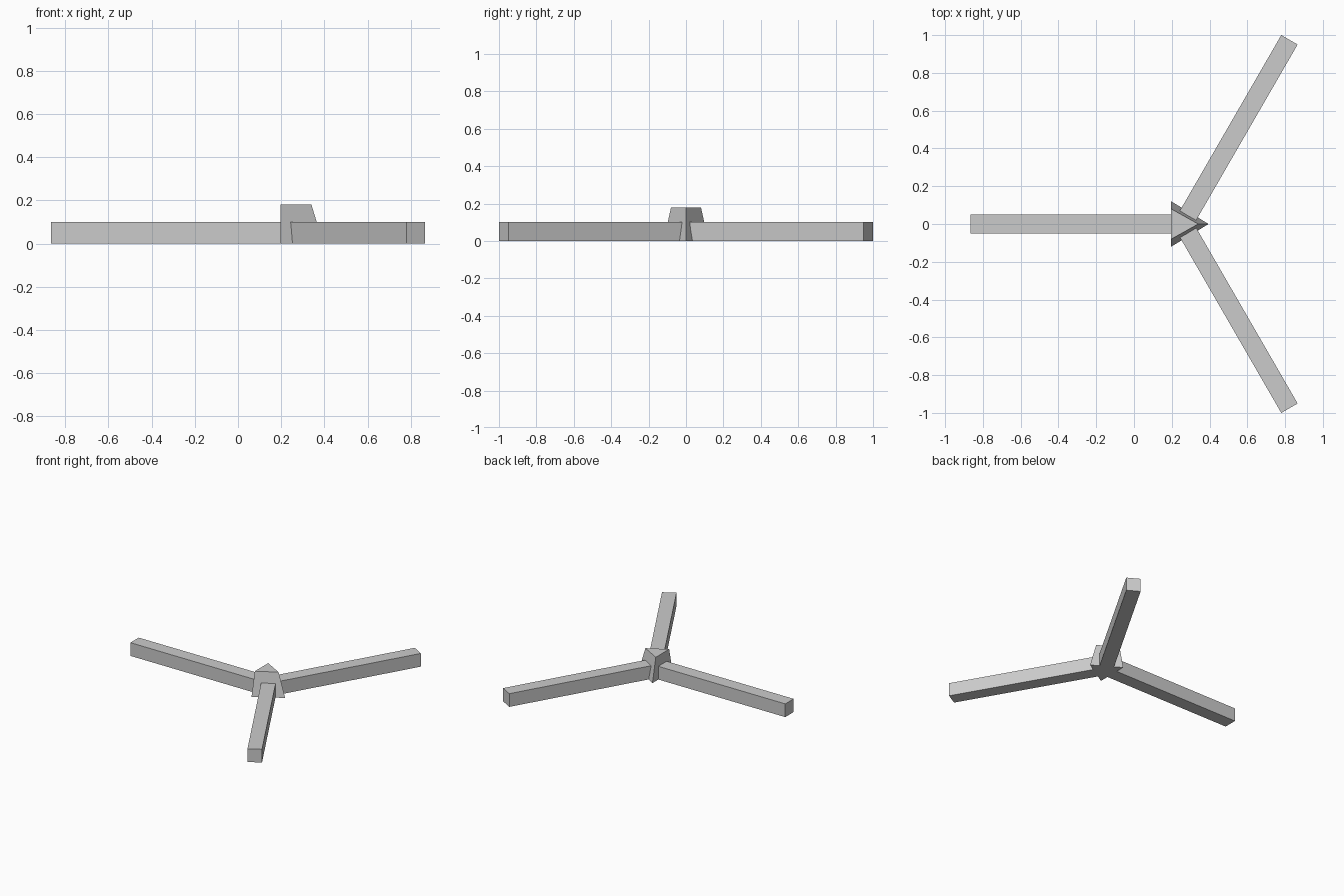
import bpy
import bmesh
import math
from mathutils import Matrix, Vector

cube = bpy.data.objects.get("Cube")
if cube:
    bpy.data.objects.remove(cube, do_unlink=True)

grey = bpy.data.materials.new("plain grey")
grey.use_nodes = True
colour = (0.6, 0.6, 0.6, 1)
grey.diffuse_color = colour
grey.node_tree.nodes["Principled BSDF"].inputs["Base Color"].default_value = colour

CENTRE_X = 0.26
ARM_LENGTH = 1.126
ARM_WIDTH = 0.1


def add_object(name, bm):
    bmesh.ops.recalc_face_normals(bm, faces=bm.faces)
    mesh = bpy.data.meshes.new(name)
    bm.to_mesh(mesh)
    bm.free()
    mesh.materials.append(grey)
    obj = bpy.data.objects.new(name, mesh)
    bpy.context.collection.objects.link(obj)
    return obj


# Three square arms radiating from the hub
for name, angle in (("left_arm", 60), ("rear_arm", 180), ("right_arm", 300)):
    bm = bmesh.new()
    bmesh.ops.create_cube(bm, size=1)
    bmesh.ops.scale(bm, vec=(ARM_LENGTH, ARM_WIDTH, ARM_WIDTH), verts=bm.verts)
    bmesh.ops.translate(bm, vec=(ARM_LENGTH / 2, 0, ARM_WIDTH / 2), verts=bm.verts)
    turn = Matrix.Rotation(math.radians(angle), 4, "Z")
    bm.transform(Matrix.Translation((CENTRE_X, 0, 0)) @ turn)
    add_object(name, bm)

# Triangular hub: upright on one side, tapering upward on the other two
bm = bmesh.new()
rings = []
for z, half_width, tip in ((0, 0.12, 0.395), (0.18, 0.08, 0.34)):
    corners = ((0.197, -half_width), (tip, 0), (0.197, half_width))
    rings.append([bm.verts.new(Vector((x, y, z))) for x, y in corners])
lower, upper = rings
bm.faces.new(lower[::-1])
bm.faces.new(upper)
for i in range(3):
    j = (i + 1) % 3
    bm.faces.new((lower[i], lower[j], upper[j], upper[i]))
add_object("hub", bm)
